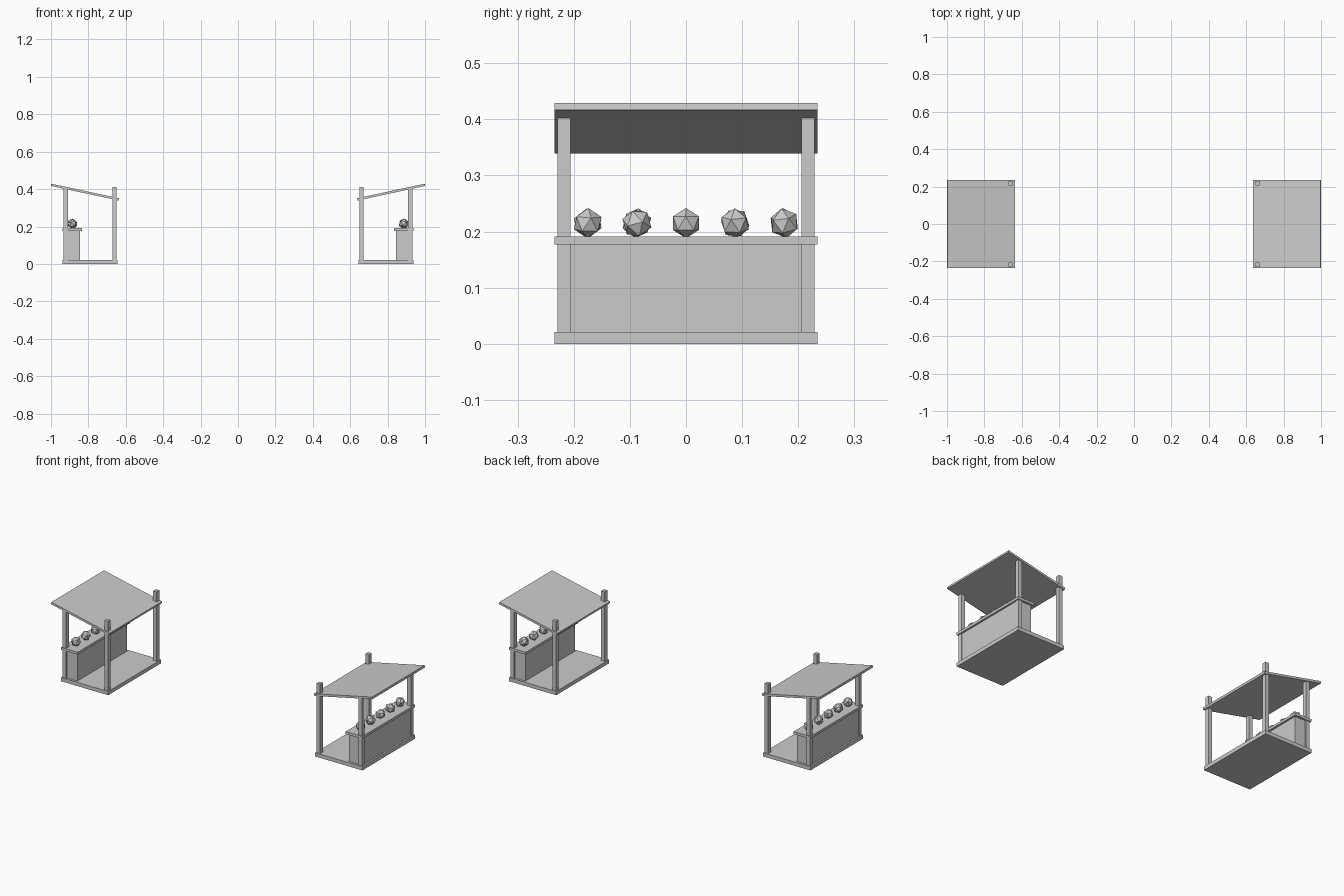
import bpy, bmesh, math, random
from mathutils import Vector, Euler

cube = bpy.data.objects.get("Cube")
if cube:
    bpy.data.objects.remove(cube, do_unlink=True)

random.seed(4)
grey = bpy.data.materials.new("plain_grey")
grey.use_nodes = True
colour = (0.6, 0.6, 0.6, 1)
grey.diffuse_color = colour
grey.node_tree.nodes["Principled BSDF"].inputs["Base Color"].default_value = colour


def finish(bm, name, side):
    """Turn a bmesh into an object; the right stall is the left one turned half round."""
    if side < 0:
        for v in bm.verts:
            v.co.x, v.co.y = -v.co.x, -v.co.y
    bmesh.ops.recalc_face_normals(bm, faces=bm.faces)
    mesh = bpy.data.meshes.new(name)
    bm.to_mesh(mesh)
    bm.free()
    mesh.materials.append(grey)
    obj = bpy.data.objects.new(name, mesh)
    bpy.context.collection.objects.link(obj)


def box(name, side, x, y, z):
    bm = bmesh.new()
    bmesh.ops.create_cube(bm, size=1)
    for v in bm.verts:
        v.co = Vector([(r[0] + r[1]) / 2 + c * (r[1] - r[0]) for r, c in zip((x, y, z), v.co)])
    finish(bm, name, side)


def roof(name, side, profile, half_width):
    bm = bmesh.new()
    face = bm.faces.new([bm.verts.new((x, -half_width, z)) for x, z in profile])
    ext = bmesh.ops.extrude_face_region(bm, geom=[face])["geom"]
    moved = [v for v in ext if isinstance(v, bmesh.types.BMVert)]
    bmesh.ops.translate(bm, verts=moved, vec=(0, 2 * half_width, 0))
    finish(bm, name, side)


def gem(name, side, y, tilt):
    bm = bmesh.new()
    bmesh.ops.create_icosphere(bm, subdivisions=1, radius=0.027)
    turn = Euler((tilt, tilt / 2, random.uniform(0, math.tau))).to_matrix()
    for v in bm.verts:
        v.co = turn @ v.co + Vector((0.886, y, 0.215))
    finish(bm, name, side)


HALF = 0.234
for side, label in ((1, "left"), (-1, "right")):
    # Floor, counter and its top
    box(label + "_floor", side, (0.644, 0.938), (-HALF, HALF), (0, 0.021))
    box(label + "_counter", side, (0.845, 0.928), (-0.222, 0.222), (0.021, 0.177))
    box(label + "_counter_top", side, (0.834, 0.938), (-HALF, HALF), (0.177, 0.191))

    # Corner posts
    for end, y in (("near", (-0.229, -0.206)), ("far", (0.206, 0.229))):
        box(f"{label}_{end}_front_post", side, (0.909, 0.932), y, (0.021, 0.402))
        box(f"{label}_{end}_back_post", side, (0.65, 0.672), y, (0.021, 0.412))

    # Sloping roof
    roof(label + "_roof", side,
         [(0.639, 0.339), (1.0, 0.417), (0.998, 0.429), (0.636, 0.351)], HALF)

    # Row of gems on the counter
    for i, tilt in enumerate((0.1, 0.6, 0, 0.2, 0.25)):
        gem(f"{label}_gem_{i + 1}", side, (i - 2) * 0.0875, tilt)
